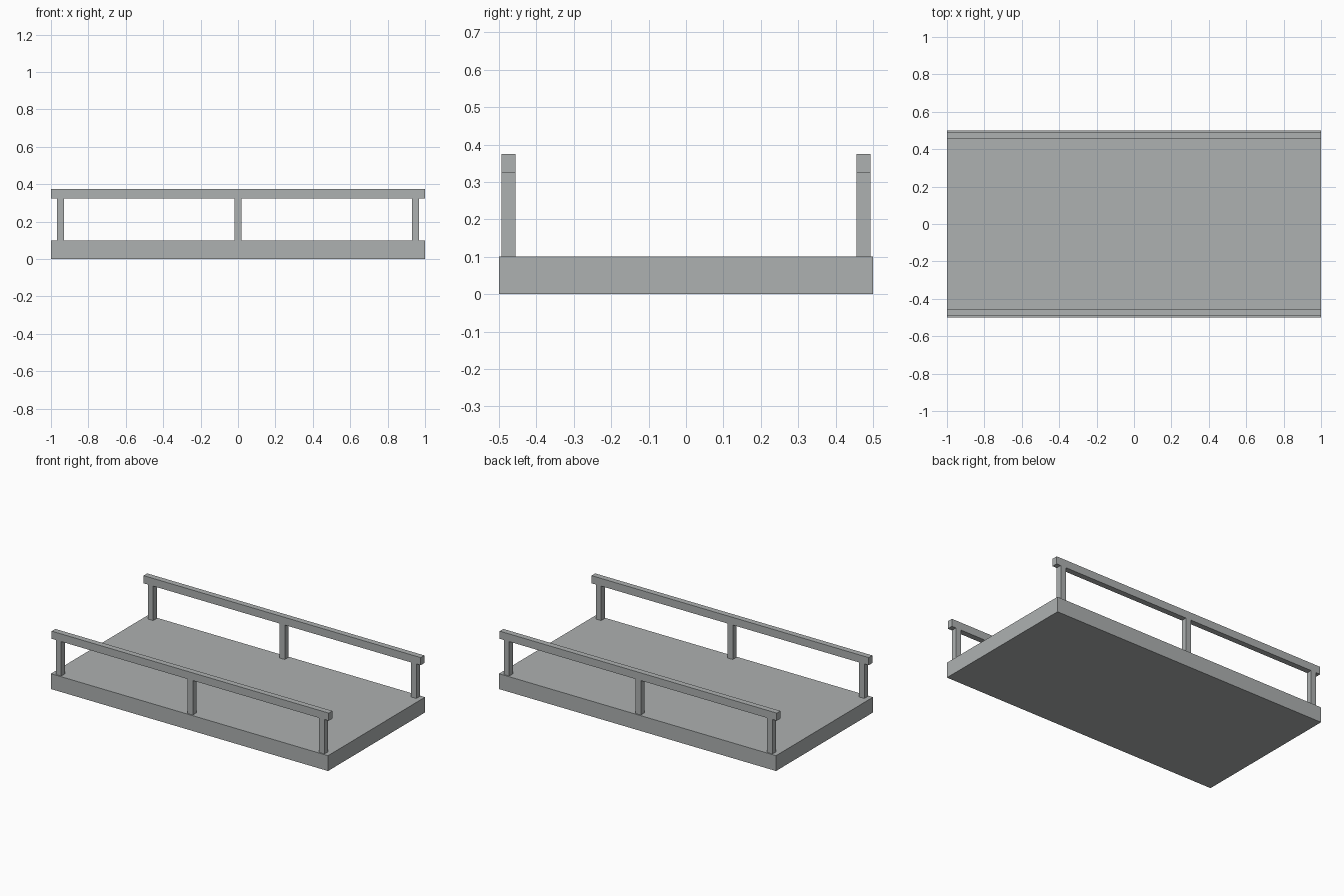
import bpy

cube = bpy.data.objects.get("Cube")
if cube:
    bpy.data.objects.remove(cube, do_unlink=True)

GREY = (0.42, 0.44, 0.44, 1.0)
concrete = bpy.data.materials.new("concrete_grey")
concrete.use_nodes = True
concrete.diffuse_color = GREY
concrete.node_tree.nodes["Principled BSDF"].inputs["Base Color"].default_value = GREY


def box(name, x, y, z_low, z_high, length, width):
    """Flat-faced box standing between two heights."""
    bpy.ops.mesh.primitive_cube_add(size=1, location=(x, y, (z_low + z_high) / 2))
    obj = bpy.context.object
    obj.name = name
    obj.scale = (length, width, z_high - z_low)
    bpy.ops.object.transform_apply(location=False, rotation=False, scale=True)
    obj.data.materials.append(concrete)
    return obj


DECK_TOP, RAIL_BOTTOM, RAIL_TOP = 0.1, 0.325, 0.375
THICK = 0.0375
RAIL_Y = 0.474

# Deck slab
box("deck", 0, 0, 0, DECK_TOP, 2, 1)

# Railings along the front and back edges
for side, sign in (("front", -1), ("back", 1)):
    y = sign * RAIL_Y
    box(side + "_handrail", 0, y, RAIL_BOTTOM, RAIL_TOP, 2, THICK)
    for place, x in (("right", -0.95), ("middle", 0), ("left", 0.95)):
        box(f"{side}_{place}_post", x, y, DECK_TOP, RAIL_BOTTOM, THICK, THICK)
